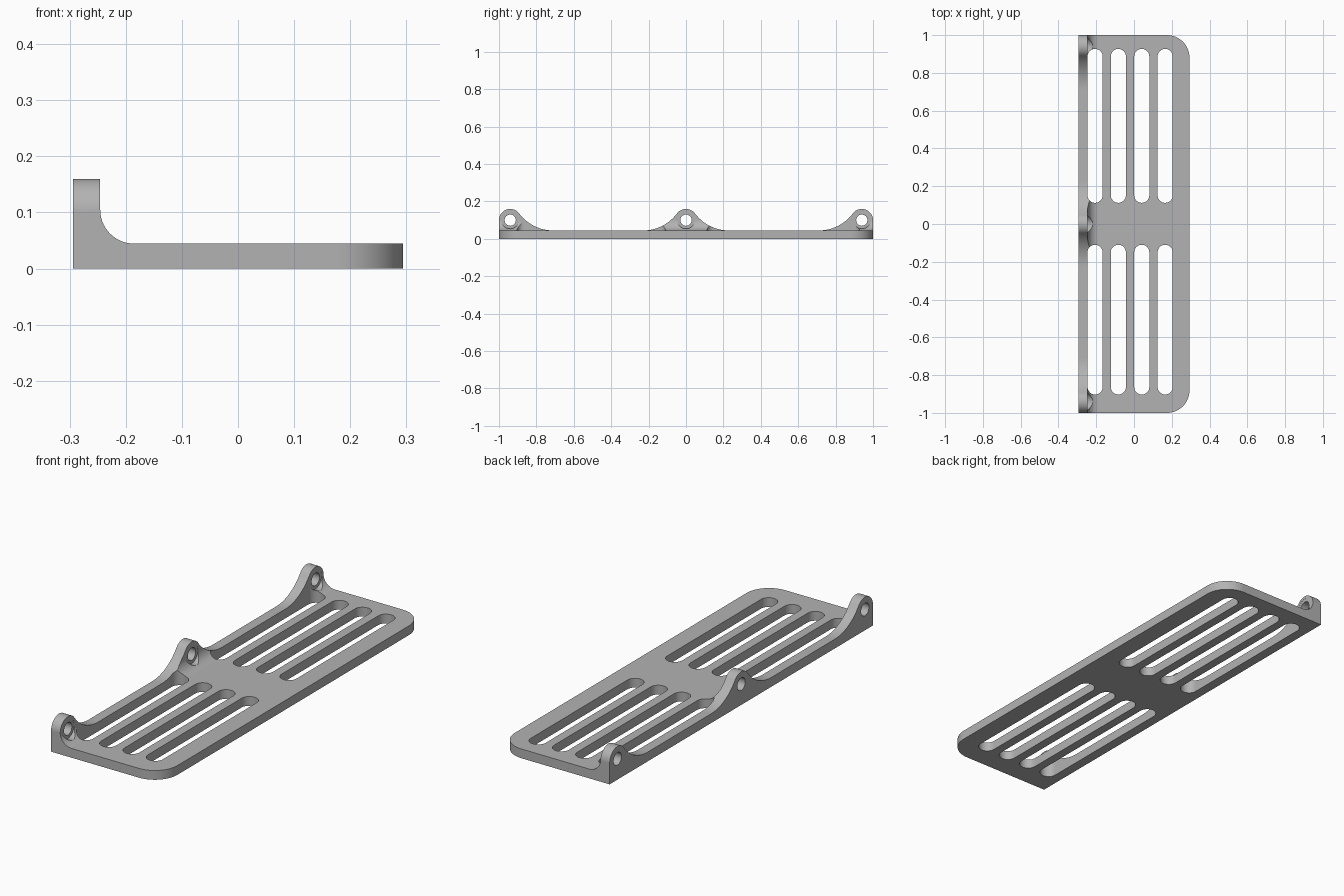
import bpy, bmesh, math
from mathutils import Vector

if "Cube" in bpy.data.objects:
    bpy.data.objects.remove(bpy.data.objects["Cube"])

HALF_X, LIP_X, PLATE_Z = 0.294, -0.2455, 0.0446
EAR_R, EAR_Z, FLARE_Y = 0.06, 0.10, 0.23
EARS = (-0.94, 0.0, 0.94)

grey = bpy.data.materials.new("plain grey")
grey.diffuse_color = (0.45, 0.45, 0.45, 1)
grey.use_nodes = True
grey.node_tree.nodes["Principled BSDF"].inputs["Base Color"].default_value = grey.diffuse_color


def arc(cx, cy, r, a0, a1, n):
    """Points on an arc, angles in degrees."""
    return [(cx + r * math.cos(math.radians(a0 + (a1 - a0) * i / n)),
             cy + r * math.sin(math.radians(a0 + (a1 - a0) * i / n))) for i in range(n + 1)]


def prism(name, pts, axis, lo, hi):
    """Extrude a 2D outline along an axis."""
    place = {"x": lambda p, d: (d, p[0], p[1]),
             "y": lambda p, d: (p[0], d, p[1]),
             "z": lambda p, d: (p[0], p[1], d)}[axis]
    bm = bmesh.new()
    face = bm.faces.new([bm.verts.new(place(p, lo)) for p in pts])
    new = bmesh.ops.extrude_face_region(bm, geom=[face])["geom"]
    shift = Vector(place((0, 0), hi - lo))
    bmesh.ops.translate(bm, vec=shift, verts=[v for v in new if isinstance(v, bmesh.types.BMVert)])
    bmesh.ops.recalc_face_normals(bm, faces=bm.faces)
    mesh = bpy.data.meshes.new(name)
    bm.to_mesh(mesh)
    bm.free()
    mesh.materials.append(grey)
    ob = bpy.data.objects.new(name, mesh)
    bpy.context.collection.objects.link(ob)
    return ob


def cut(target, tool, operation="DIFFERENCE"):
    """Apply a boolean and discard the tool."""
    mod = target.modifiers.new("cut", "BOOLEAN")
    mod.operation, mod.solver, mod.object = operation, "EXACT", tool
    bpy.context.view_layer.update()
    mesh = bpy.data.meshes.new_from_object(target.evaluated_get(bpy.context.evaluated_depsgraph_get()))
    target.modifiers.clear()
    target.data = mesh
    bpy.data.objects.remove(tool)


# L-shaped cross-section with a fillet between lip and plate
R = 0.06
section = [(-HALF_X, 0), (HALF_X, 0), (HALF_X, PLATE_Z)]
section += arc(LIP_X + R, PLATE_Z + R, R, 270, 180, 14)
section += [(LIP_X, 0.2), (-HALF_X, 0.2)]
bracket = prism("slotted_bracket", section, "y", -1, 1)

# Side outline: three rounded ears flaring down to the plate
base = PLATE_Z + 0.0002
h = EAR_Z - base
flare_r = (FLARE_Y ** 2 + h ** 2 - EAR_R ** 2) / (2 * (EAR_R + h))
tilt = math.degrees(math.atan2(base + flare_r - EAR_Z, FLARE_Y))


def rise(y):
    return arc(y - FLARE_Y, base + flare_r, flare_r, 270, 360 - tilt, 14)


def fall(y):
    return arc(y + FLARE_Y, base + flare_r, flare_r, 180 + tilt, 270, 14)


def top(y, a0, a1):
    return arc(y, EAR_Z, EAR_R, a0, a1, 20)


side = [(-1, -0.1)] + top(EARS[0], 180, tilt) + fall(EARS[0])[1:]
side += rise(0) + top(0, 180 - tilt, tilt)[1:] + fall(0)[1:]
side += rise(EARS[2]) + top(EARS[2], 180 - tilt, 0)[1:] + [(1, -0.1)]
cut(bracket, prism("side_outline", side, "x", -0.5, 0.5), "INTERSECT")

# Plan outline: rounded corners on the free edge
C = 0.12
plan = [(-0.5, -1)] + arc(HALF_X - C, -1 + C, C, 270, 360, 16)
plan += arc(HALF_X - C, 1 - C, C, 0, 90, 16) + [(-0.5, 1)]
cut(bracket, prism("plan_outline", plan, "z", -0.1, 0.3), "INTERSECT")

# Two rows of four long slots
S = 0.04
for x in (-0.206, -0.083, 0.041, 0.165):
    for y0, y1 in ((0.112, 0.927), (-0.903, -0.110)):
        slot = arc(x, y1 - S, S, 0, 180, 16) + arc(x, y0 + S, S, 180, 360, 16)
        cut(bracket, prism("slot", slot, "z", -0.1, 0.3))

# Screw holes, with clearance for the heads through the fillet
for y in EARS:
    cut(bracket, prism("hole", arc(y, EAR_Z, 0.03, 0, 360, 32)[:-1], "x", -0.4, -0.1))
    cut(bracket, prism("clearance", arc(y, EAR_Z, 0.046, 0, 360, 40)[:-1], "x", LIP_X - 0.0005, -0.1))

# Smooth curves, crisp edges
bpy.context.view_layer.objects.active = bracket
bracket.select_set(True)
bpy.ops.object.shade_smooth_by_angle(angle=math.radians(30))
weighted = bracket.modifiers.new("even normals", "WEIGHTED_NORMAL")
weighted.keep_sharp = True
